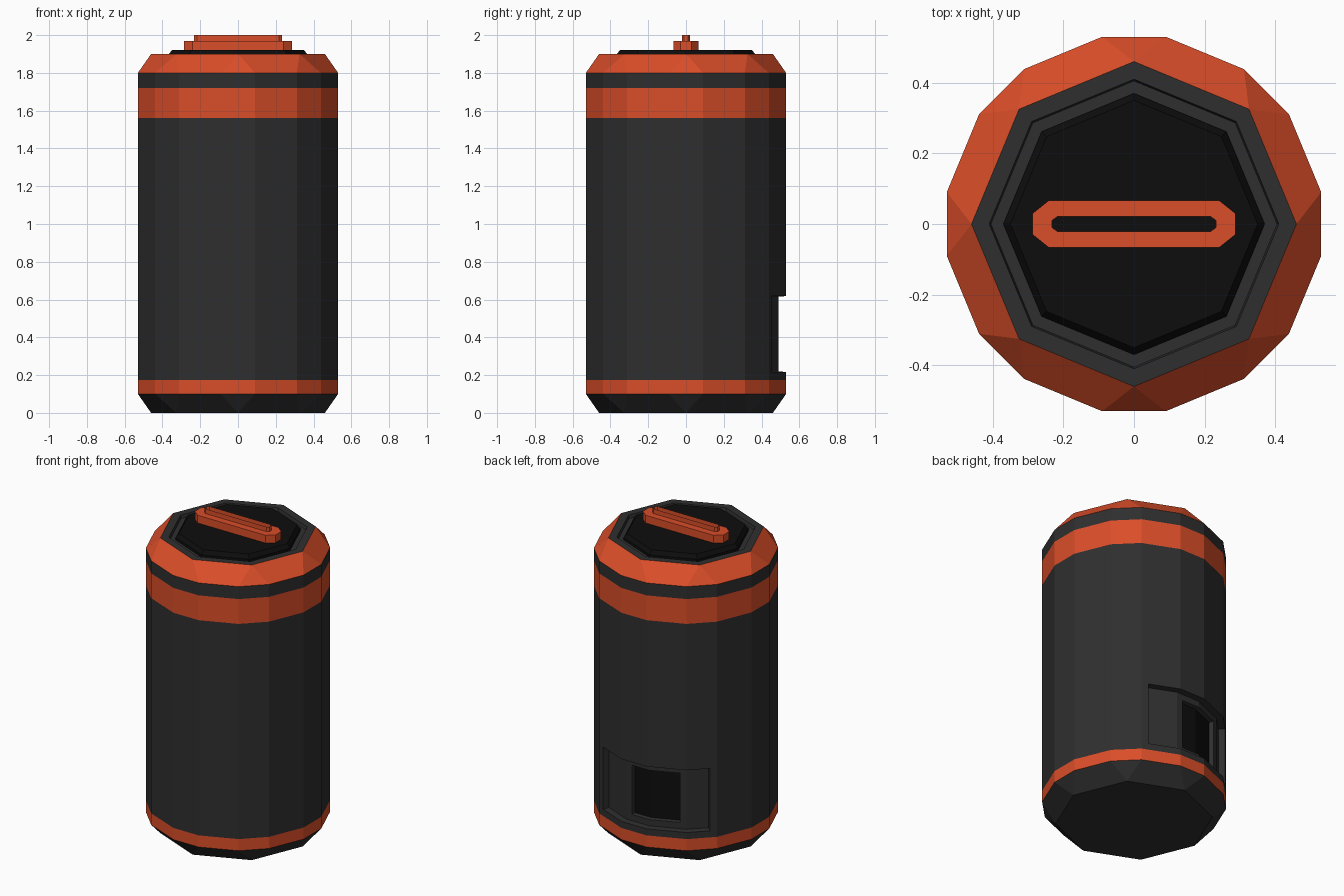
import bpy, bmesh
from math import cos, sin, radians

if "Cube" in bpy.data.objects:
    bpy.data.objects.remove(bpy.data.objects["Cube"])


def material(name, rgb):
    m = bpy.data.materials.new(name)
    m.diffuse_color = (*rgb, 1)
    m.use_nodes = True
    m.node_tree.nodes["Principled BSDF"].inputs["Base Color"].default_value = m.diffuse_color
    return m


GREY = material("dark_grey", (0.028, 0.028, 0.028))
ORANGE = material("orange", (0.70, 0.075, 0.022))
BLACK = material("black", (0.004, 0.004, 0.004))


def finish(bm, name, mats):
    me = bpy.data.meshes.new(name)
    bm.to_mesh(me)
    bm.free()
    for m in mats:
        me.materials.append(m)
    ob = bpy.data.objects.new(name, me)
    bpy.context.collection.objects.link(ob)
    return ob


def octagon(bm, r, z):
    return [bm.verts.new((r * cos(radians(45 * k)), r * sin(radians(45 * k)), z)) for k in range(8)]


def wide_ring(bm, z, r=0.5376):
    # octagon with cut corners: 16 points, short and long sides alternating
    angles = [45 * k + s * 9.65 for k in range(8) for s in (-1, 1)]
    return [bm.verts.new((r * cos(radians(a)), r * sin(radians(a)), z)) for a in angles]


def bridge(bm, low, high, mat=0):
    n, out = len(low), []
    for i in range(n):
        j = (i + 1) % n
        f = bm.faces.new((low[i], low[j], high[j], high[i]))
        f.material_index = mat
        out.append(f)
    return out


def chamfer(bm, small, wide, mat, top):
    # joins an octagon to a 16-sided ring: triangle on each corner, quad on each side
    for k in range(8):
        a, b = small[k], small[(k + 1) % 8]
        l, r, nxt = wide[2 * k], wide[2 * k + 1], wide[(2 * k + 2) % 16]
        for loop in ((l, r, a), (r, nxt, b, a)):
            f = bm.faces.new(loop if top else loop[::-1])
            f.material_index = mat


def inset(bm, faces, thickness, depth):
    return bmesh.ops.inset_region(bm, faces=faces, thickness=thickness, depth=depth,
                                  use_boundary=True, use_even_offset=True)["faces"]


# canister body with flush coloured bands
bm = bmesh.new()
base = octagon(bm, 0.46, 0)
bm.faces.new(base[::-1])
levels = [(0.10, 1), (0.175, 0), (0.66, 0), (1.56, 1), (1.72, 0), (1.80, 0)]
rings = [wide_ring(bm, z) for z, _ in levels]
chamfer(bm, base, rings[0], 0, False)
bands = [bridge(bm, rings[i], rings[i + 1], levels[i][1]) for i in range(5)]
top = octagon(bm, 0.46, 1.9)
chamfer(bm, top, rings[-1], 1, True)

# sunken rim around the lid
prev = top
for r, z in ((0.41, 1.9), (0.405, 1.88), (0.36, 1.88)):
    ring = octagon(bm, r, z)
    bridge(bm, prev, ring)
    prev = ring

# recessed panel at the back, with a dark window in it
bm.normal_update()
panel = bands[1][3:7]
inset(bm, panel, 0.042, 0)
inset(bm, panel, 0.002, -0.04)
bm.normal_update()
window = panel[1:3]
inset(bm, window, 0.04, 0)
for f in inset(bm, window, 0.003, -0.025):
    f.material_index = 0
for f in window:
    f.material_index = 2
finish(bm, "canister_body", [GREY, ORANGE, BLACK])

# black lid
bm = bmesh.new()
lid = [octagon(bm, r, z) for r, z in ((0.37, 1.88), (0.37, 1.895), (0.35, 1.92))]
for a, b in zip(lid, lid[1:]):
    bridge(bm, a, b)
bm.faces.new(lid[-1])
finish(bm, "lid", [BLACK])


# handle: long bar with cut ends and an open slot with raised walls
def bar(bm, x, y, cx, cy, z):
    quarter = [(x, y - cy), (x - cx, y)]
    pts = quarter + [(-px, py) for px, py in quarter[::-1]]
    pts += [(-px, -py) for px, py in pts]
    return [bm.verts.new((px, py, z)) for px, py in pts]


bm = bmesh.new()
outer = [bar(bm, 0.287, 0.066, 0.045, 0.036, z) for z in (1.92, 1.97)]
slot = [bar(bm, 0.232, 0.021, 0.015, 0.011, z) for z in (1.97, 2.0)]
for a, b in ((outer[0], outer[1]), (outer[1], slot[0]), (slot[0], slot[1])):
    bridge(bm, a, b)
finish(bm, "lid_handle", [ORANGE])
